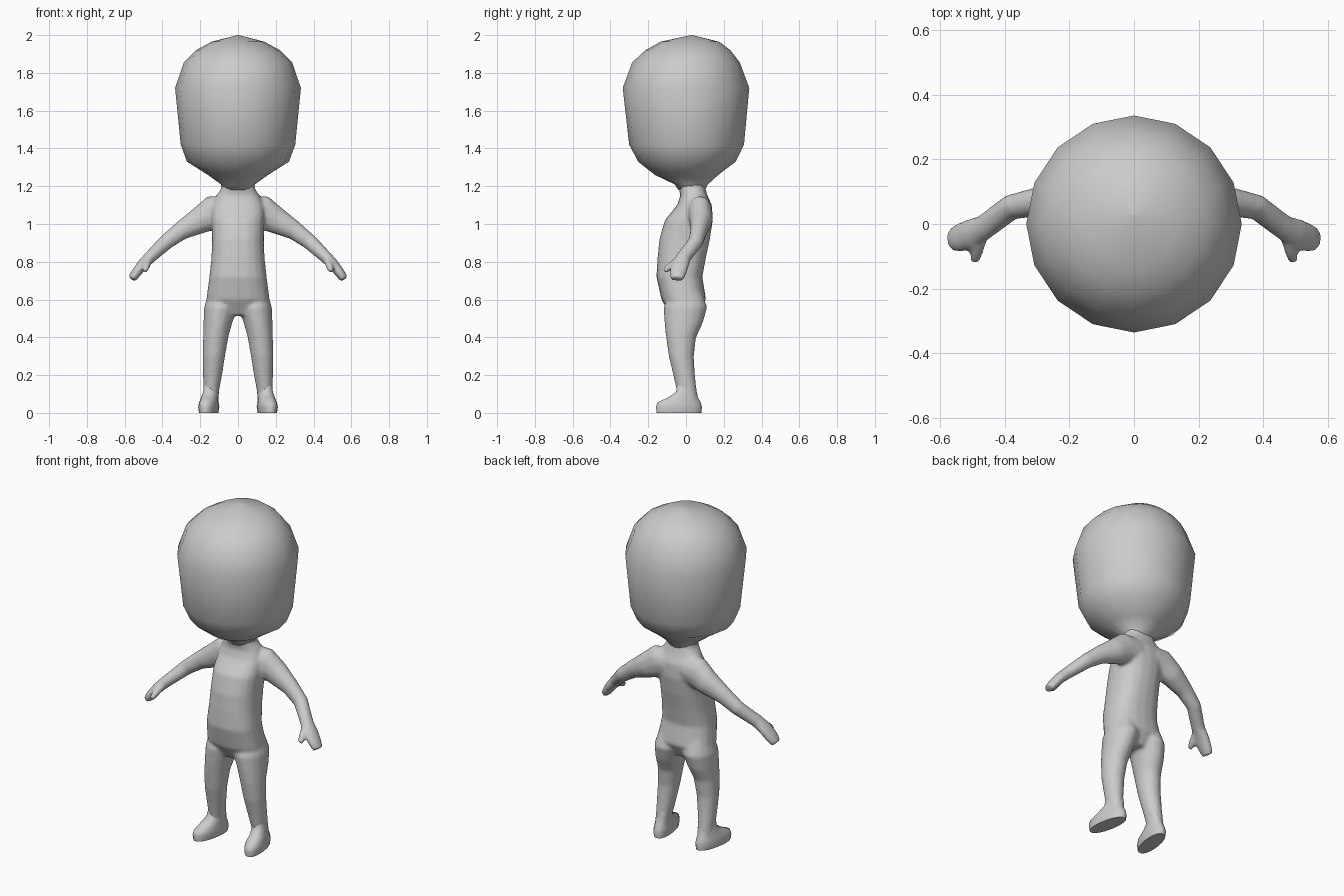
import bpy, bmesh, math
from mathutils import Vector

if "Cube" in bpy.data.objects:
    bpy.data.objects.remove(bpy.data.objects["Cube"])

grey = bpy.data.materials.new("plain_grey")
grey.diffuse_color = (0.6, 0.6, 0.6, 1)
grey.use_nodes = True
grey.node_tree.nodes["Principled BSDF"].inputs["Base Color"].default_value = grey.diffuse_color


def loft(bm, rings, n, power=2.0, shear=0.0):
    """Skin rings of (centre, axis_a, axis_b); power > 2 makes them boxier."""
    loops = []
    for c, a, b in rings:
        loop = []
        for i in range(n):
            t = 2 * math.pi * i / n
            u, v = (math.copysign(abs(f) ** (2 / power), f)
                    for f in (math.cos(t), math.sin(t)))
            p = c + a * u + b * v
            p.x -= (p.y - c.y) * shear
            loop.append(bm.verts.new(p))
        loops.append(loop)
    for l0, l1 in zip(loops, loops[1:]):
        for i in range(n):
            j = (i + 1) % n
            bm.faces.new((l0[i], l0[j], l1[j], l1[i]))
    bm.faces.new(loops[0])
    bm.faces.new(loops[-1])


def flat_rings(rows, side=1):
    """Horizontal rings from (z, centre x, centre y, half width, half depth)."""
    return [(Vector((side * x, y, z)), Vector((w, 0, 0)), Vector((0, d, 0)))
            for z, x, y, w, d in rows]


def limb_rings(rows, side):
    """Rings square to a path, from (x, y, z, half width, half thickness)."""
    pts = [Vector((side * r[0], r[1], r[2])) for r in rows]
    out = []
    for i, r in enumerate(rows):
        t = (pts[min(i + 1, len(pts) - 1)] - pts[max(i - 1, 0)]).normalized()
        w = Vector((0, 1, 0))
        w = (w - t * w.dot(t)).normalized()
        out.append((pts[i], w * r[3], t.cross(w) * r[4]))
    return out


def finish(bm, name):
    bmesh.ops.recalc_face_normals(bm, faces=bm.faces)
    me = bpy.data.meshes.new(name)
    bm.to_mesh(me)
    bm.free()
    me.materials.append(grey)
    ob = bpy.data.objects.new(name, me)
    bpy.context.collection.objects.link(ob)
    for p in me.polygons:
        p.use_smooth = True
    return ob


# Head: big rounded barrel with a neck stub
bm = bmesh.new()
loft(bm, flat_rings([
    (1.18, 0, .03, .082, .070), (1.21, 0, .028, .09, .088),
    (1.26, 0, .003, .16, .168), (1.33, 0, .005, .27, .258),
    (1.42, 0, .003, .303, .304), (1.72, 0, 0, .333, .335),
    (1.855, 0, 0, .287, .285), (1.92, 0, .01, .222, .225),
    (1.965, 0, .02, .14, .155), (2.0, 0, .03, .004, .004)]), 16)
finish(bm, "head")

# Body: torso, legs, arms and thumbs, fused into one smooth skin
torso = [(.515, 0, -.01, .10, .07), (.60, 0, -.012, .168, .118),
         (.72, 0, -.035, .152, .122), (.82, 0, -.023, .141, .128),
         (.92, 0, -.007, .137, .134), (1.02, 0, .015, .14, .127),
         (1.10, 0, .045, .138, .092), (1.15, 0, .042, .115, .072),
         (1.19, 0, .032, .088, .070), (1.27, 0, .03, .085, .070)]
leg = [(.64, .085, 0, .07, .085), (.56, .092, -.003, .088, .116),
       (.48, .106, -.012, .077, .103), (.40, .118, -.026, .067, .080),
       (.30, .128, -.025, .060, .067), (.20, .135, -.010, .051, .058),
       (.12, .141, .003, .042, .054), (.05, .147, .008, .040, .055)]
arm = [(.06, .07, 1.07, .070, .08), (.13, .075, 1.06, .066, .093),
       (.20, .08, 1.02, .062, .073), (.30, .068, .965, .046, .051),
       (.38, .052, .905, .040, .042), (.465, -.012, .825, .040, .034),
       (.505, -.030, .785, .048, .030), (.54, -.043, .74, .046, .027),
       (.563, -.048, .708, .036, .022)]
thumb = [(.47, -.03, .815, .022, .022), (.485, -.085, .775, .022, .020),
         (.492, -.116, .750, .015, .015)]

bm = bmesh.new()
loft(bm, flat_rings(torso), 20, 2.4)
for s in (-1, 1):
    loft(bm, flat_rings(leg, s), 16)
    loft(bm, limb_rings(arm, s), 12)
    loft(bm, limb_rings(thumb, s), 10)
body = finish(bm, "body")
fuse = body.modifiers.new("fuse", 'REMESH')
fuse.mode = 'VOXEL'
fuse.voxel_size = 0.009
fuse.use_smooth_shade = True
soften = body.modifiers.new("soften", 'SMOOTH')
soften.factor = 0.5
soften.iterations = 9

# Feet: flat soles, toes turned slightly outward
foot = [(0, .155, -.037, .047, .120), (.03, .155, -.037, .052, .123),
        (.055, .154, -.037, .048, .117), (.08, .150, -.017, .044, .082),
        (.11, .143, .002, .041, .056), (.15, .139, .001, .040, .048)]
for s, side_name in ((-1, "left"), (1, "right")):
    bm = bmesh.new()
    loft(bm, flat_rings(foot, s), 18, 2.2, 0.15 * s)
    ob = finish(bm, side_name + "_foot")
    bpy.ops.object.select_all(action='DESELECT')
    ob.select_set(True)
    bpy.context.view_layer.objects.active = ob
    bpy.ops.object.shade_smooth_by_angle(angle=math.radians(55))
